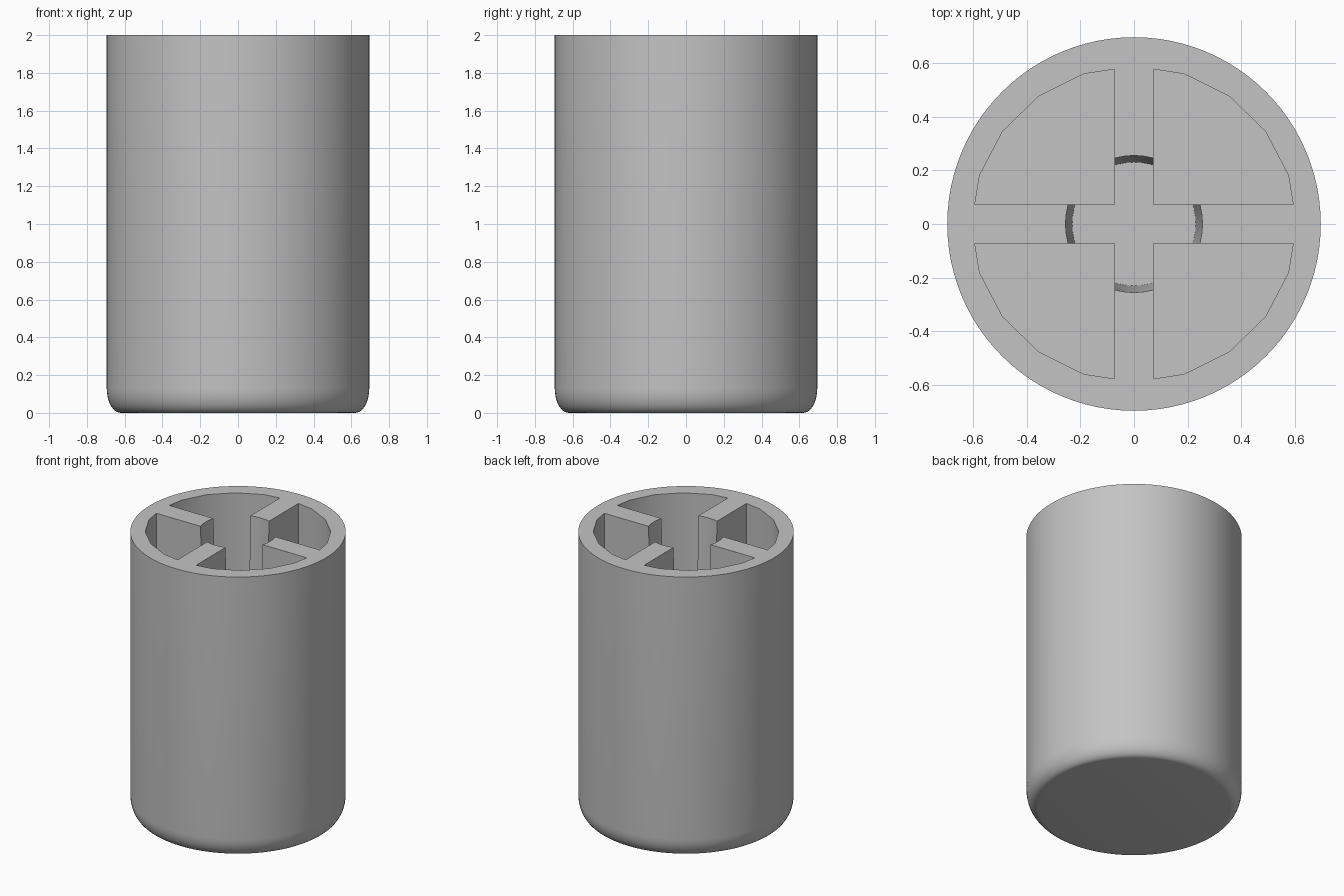
import bpy
import bmesh
from math import sin, cos, pi, radians

default = bpy.data.objects.get("Cube")
if default:
    bpy.data.objects.remove(default, do_unlink=True)

RADIUS, HEIGHT = 0.695, 2.0
ROUND_W, ROUND_H = 0.075, 0.13       # rounded lower edge
POCKET_X, POCKET_Y = 0.604, 0.587    # coarse 20-sided pocket outline
POCKET_FLOOR, BORE_FLOOR = 0.2, 0.9
RIB = 0.073                          # half thickness of the cross ribs

grey = bpy.data.materials.new("plain grey")
grey.use_nodes = True
colour = (0.55, 0.55, 0.55, 1)
grey.diffuse_color = colour
grey.node_tree.nodes["Principled BSDF"].inputs["Base Color"].default_value = colour


def make_object(name, bm):
    bmesh.ops.recalc_face_normals(bm, faces=bm.faces)
    mesh = bpy.data.meshes.new(name)
    bm.to_mesh(mesh)
    bm.free()
    mesh.materials.append(grey)
    obj = bpy.data.objects.new(name, mesh)
    bpy.context.collection.objects.link(obj)
    return obj


def turned(name, profile, sides):
    """Stack rings of (radius, z) and cap both ends."""
    bm = bmesh.new()
    rings = [[bm.verts.new((r * cos(2 * pi * i / sides), r * sin(2 * pi * i / sides), z))
              for i in range(sides)] for r, z in profile]
    for low, high in zip(rings, rings[1:]):
        for i in range(sides):
            j = (i + 1) % sides
            bm.faces.new((low[i], low[j], high[j], high[i]))
    bm.faces.new(rings[0])
    bm.faces.new(rings[-1])
    return make_object(name, bm)


def pocket_cutter(sx, sy):
    """Quadrant prism between two ribs."""
    arc = [(POCKET_X * cos(radians(a)), POCKET_Y * sin(radians(a))) for a in range(0, 91, 18)]
    (x0, y0), (x1, y1) = arc[:2]
    start = (x0 + (x1 - x0) * (RIB - y0) / (y1 - y0), RIB)
    (x0, y0), (x1, y1) = arc[-2:]
    end = (RIB, y0 + (y1 - y0) * (RIB - x0) / (x1 - x0))
    outline = [(RIB, RIB), start] + arc[1:-1] + [end]
    bm = bmesh.new()
    face = bm.faces.new([bm.verts.new((sx * x, sy * y, POCKET_FLOOR)) for x, y in outline])
    top = bmesh.ops.extrude_face_region(bm, geom=[face])["geom"]
    bmesh.ops.translate(bm, vec=(0, 0, HEIGHT),
                        verts=[v for v in top if isinstance(v, bmesh.types.BMVert)])
    return make_object("pocket_cutter", bm)


# Outer body with rounded lower edge
profile = []
for i in range(11):
    a = pi / 2 * i / 10
    profile.append((RADIUS - ROUND_W * (1 - sin(a)), ROUND_H * (1 - cos(a))))
profile.append((RADIUS, HEIGHT))
body = turned("ribbed_cap", profile, 96)

# Four pockets leave a cross, and a tapered bore opens its centre
slope = 0.025 / (HEIGHT - BORE_FLOOR)
cutters = [pocket_cutter(sx, sy) for sx in (1, -1) for sy in (1, -1)]
cutters.append(turned("bore_cutter", [(0.23, BORE_FLOOR), (0.255 + slope * 0.1, HEIGHT + 0.1)], 48))

bpy.ops.object.select_all(action="DESELECT")
bpy.context.view_layer.objects.active = body
body.select_set(True)
for cutter in cutters:
    cutter.hide_render = True
    cut = body.modifiers.new("cut", "BOOLEAN")
    cut.operation = "DIFFERENCE"
    cut.solver = "EXACT"
    cut.object = cutter
    bpy.ops.object.modifier_apply(modifier=cut.name)
    bpy.data.objects.remove(cutter, do_unlink=True)

bpy.ops.object.shade_smooth_by_angle(angle=radians(30))
